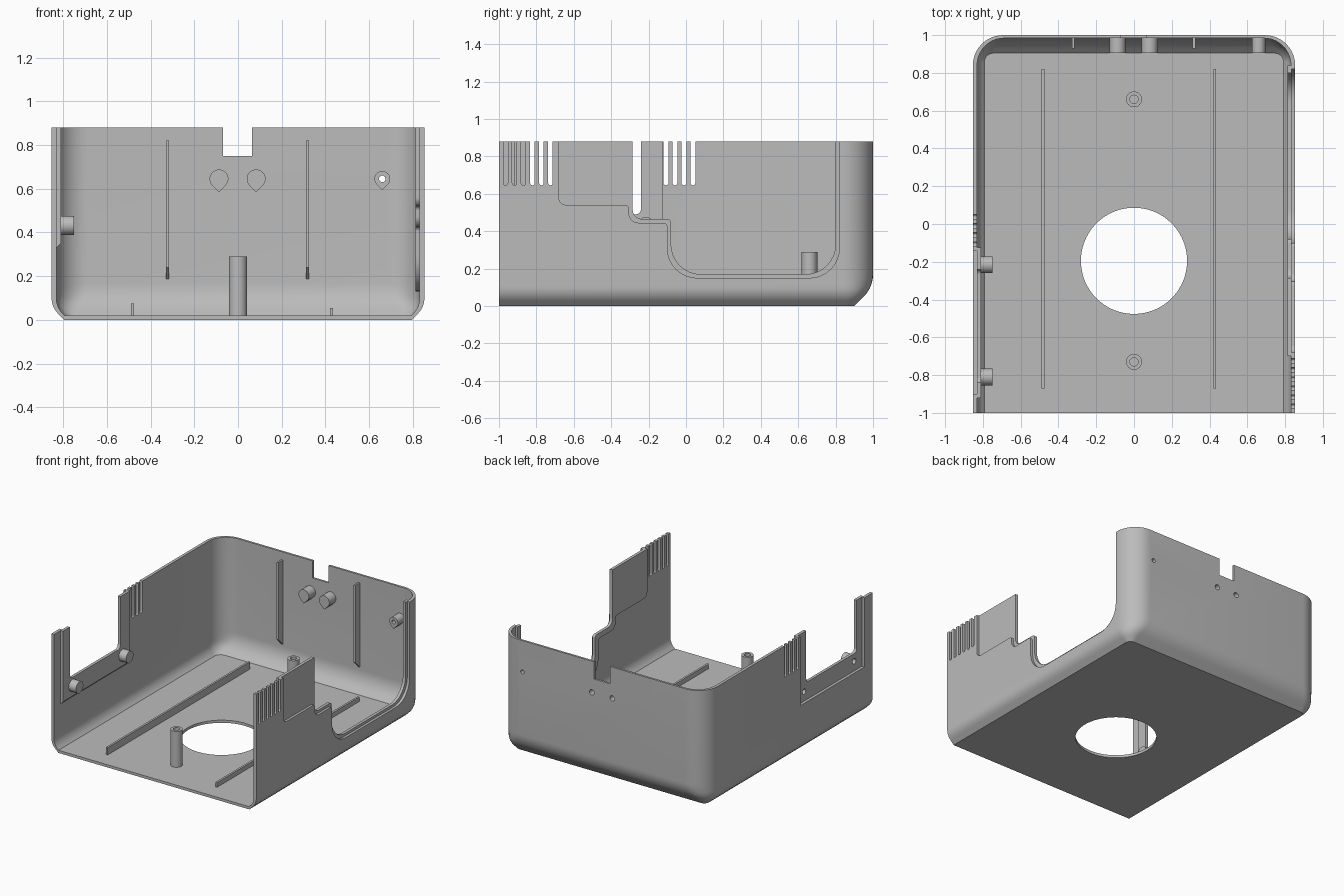
import bpy, bmesh, math
from mathutils import Vector

if "Cube" in bpy.data.objects:
    bpy.data.objects.remove(bpy.data.objects["Cube"])

grey = bpy.data.materials.new("light_grey_plastic")
grey.use_nodes = True
grey.diffuse_color = (0.5, 0.5, 0.5, 1)
grey.node_tree.nodes["Principled BSDF"].inputs["Base Color"].default_value = (0.5, 0.5, 0.5, 1)

HX, TOP, OVER = 0.853, 0.88, 1.0


def loft(name, rings):
    """Solid skinned through matching closed rings."""
    bm = bmesh.new()
    rows = [[bm.verts.new(p) for p in ring] for ring in rings]
    n = len(rows[0])
    for a, b in zip(rows, rows[1:]):
        for i in range(n):
            j = (i + 1) % n
            bm.faces.new((a[i], a[j], b[j], b[i]))
    bm.faces.new(rows[0])
    bm.faces.new(rows[-1])
    bmesh.ops.recalc_face_normals(bm, faces=bm.faces)
    mesh = bpy.data.meshes.new(name)
    bm.to_mesh(mesh)
    bm.free()
    mesh.materials.append(grey)
    ob = bpy.data.objects.new(name, mesh)
    bpy.context.collection.objects.link(ob)
    return ob


def prism(name, axis, outline, lo, hi):
    """2D outline extruded along one axis."""
    place = {"x": lambda u, v, d: (d, u, v),
             "y": lambda u, v, d: (u, d, v),
             "z": lambda u, v, d: (u, v, d)}[axis]
    return loft(name, [[place(u, v, d) for u, v in outline] for d in (lo, hi)])


def rect(u0, u1, v0, v1):
    return [(u0, v0), (u1, v0), (u1, v1), (u0, v1)]


def circle(u, v, r, n=32):
    return [(u + r * math.cos(math.tau * i / n), v + r * math.sin(math.tau * i / n)) for i in range(n)]


def teardrop(u, v, r, n=24):
    arc = [math.radians(-45 + 270 * i / n) for i in range(n + 1)]
    return [(u + r * math.cos(a), v + r * math.sin(a)) for a in arc] + [(u, v - r * math.sqrt(2))]


def slot(u, bottom, w, n=8):
    """Open-topped slot with a round lower end."""
    r = w / 2
    arc = [math.pi * (1 + i / n) for i in range(n + 1)]
    return [(u + r * math.cos(a), bottom + r + r * math.sin(a)) for a in arc] + [(u + r, OVER), (u - r, OVER)]


def rounded(corners, n=8):
    """Polygon of (u, v, radius) with filleted right-angle corners."""
    out = []
    for i, (u, v, r) in enumerate(corners):
        p = Vector((u, v))
        if r == 0:
            out.append((u, v))
            continue
        a = (Vector(corners[i - 1][:2]) - p).normalized()
        b = (Vector(corners[(i + 1) % len(corners)][:2]) - p).normalized()
        for k in range(n + 1):
            t = math.pi / 2 * k / n
            out.append(tuple(p + r * (a * (1 - math.sin(t)) + b * (1 - math.cos(t)))))
    return out


def combine(target, tool, operation="DIFFERENCE", keep=False):
    mod = target.modifiers.new("combine", "BOOLEAN")
    mod.object, mod.operation, mod.solver = tool, operation, "EXACT"
    bpy.context.view_layer.objects.active = target
    bpy.ops.object.modifier_apply(modifier=mod.name)
    if not keep:
        bpy.data.objects.remove(tool)


# Shell: rounded walls meeting the floor with a fillet that ends in a 45 degree slope
def inset(z, r):
    k = r * (1 - math.sqrt(0.5))
    if z >= r:
        return 0
    return 2 * k - z if z < k else r - math.sqrt(r * r - (r - z) ** 2)


def plan(z, side_t, back_t, front, n=10):
    x = HX - side_t - inset(z, 0.10)
    y = 1 - back_t - inset(z, 0.17)
    r = max(0.16 - back_t - 1.2 * inset(z, 0.17), 0.035)
    right = [(x - r + r * math.cos(math.pi / 2 * i / n), y - r + r * math.sin(math.pi / 2 * i / n), z)
             for i in range(n + 1)]
    left = [(-px, py, pz) for px, py, pz in reversed(right)]
    return [(x, front, z)] + right + left + [(-x, front, z)]


def levels(bottom, top):
    return [bottom] + [0.03 + 0.14 * (i / 9) ** 1.3 for i in range(10)] + [top]


shell = loft("shell", [plan(z, 0, 0, -1) for z in levels(0, TOP)])
combine(shell, loft("cavity", [plan(z, 0.022, 0.016, -1.1) for z in levels(0.02, OVER)]))


# Right wall: stepped cover seat with a smaller opening inside it
def cover(d, top, opening=False):
    panel = [(-0.68 - d, top, 0), (-0.68 - d, 0.54 - d, 0.04), (-0.305 - d, 0.54 - d, 0.02)]
    if opening:
        panel = [(-0.305 - d, top, 0)]
    return rounded(panel + [(-0.305 - d, 0.445 - d, 0.05), (-0.1 - d, 0.445 - d, 0.02),
                            (-0.1 - d, 0.15 - d, 0.16), (0.82 + d, 0.15 - d, 0.16), (0.82 + d, top, 0)])


combine(shell, prism("right_backing", "x", cover(0.02, TOP), 0.812, 0.84), "UNION")
combine(shell, prism("right_seat", "x", cover(0, OVER), 0.834, 0.9))
combine(shell, prism("right_opening", "x", cover(-0.02, OVER, True), 0.7, 0.9))

# Left wall: recessed connector seat with backing and opening
backing = [(-0.84, 0.32), (-0.81, 0.35), (-0.81, TOP), (-0.84, TOP)]
combine(shell, prism("left_backing", "y", backing, -0.92, -0.125), "UNION")
combine(shell, prism("left_seat", "x", rect(-0.9, -0.14, 0.36, OVER), -0.9, -0.832))
left_gap = rounded([(-0.84, OVER, 0), (-0.84, 0.49, 0.03), (-0.24, 0.49, 0.03), (-0.24, OVER, 0)])
combine(shell, prism("left_opening", "x", left_gap, -0.9, -0.7))

# Vent slots, back notch and floor hole
for i in range(6):
    combine(shell, prism("right_vent", "x", slot(-0.965 + 0.048 * i, 0.645, 0.024), 0.7, 0.9))
for i in range(4):
    combine(shell, prism("left_vent", "x", slot(-0.107 + 0.048 * i, 0.645, 0.026), -0.9, -0.7))
combine(shell, prism("back_notch", "y", rect(-0.068, 0.064, 0.75, OVER), 0.9, 1.1))
combine(shell, prism("floor_hole", "z", circle(0, -0.195, 0.281, 96), -0.1, 0.1))

parts = [shell]

# Floor posts with screw bores
for name, y in (("front_post", -0.73), ("back_post", 0.66)):
    post = prism(name, "z", circle(0, y, 0.042), 0.01, 0.29)
    combine(post, prism("bore", "z", circle(0, y, 0.022), 0.08, 0.4))
    parts.append(post)

# Left wall screw bosses, bored from outside
for name, y in (("left_boss_front", -0.81), ("left_boss_back", -0.215)):
    boss = prism(name, "x", circle(y, 0.432, 0.044), -0.822, -0.75)
    bore = prism("bore", "x", circle(y, 0.432, 0.02), -0.9, -0.77)
    combine(shell, bore, keep=True)
    combine(boss, bore)
    parts.append(boss)

# Back wall teardrop bosses: two blind, one bored through
for name, x, r, hole, start in (("back_boss_right", -0.087, 0.043, 0.02, 0.93),
                                ("back_boss_left", 0.083, 0.043, 0.02, 0.93),
                                ("corner_boss", 0.66, 0.036, 0.015, 0.8)):
    boss = prism(name, "y", teardrop(x, 0.645, r), 0.905, 0.992)
    bore = prism("bore", "y", circle(x, 0.645, hole, 24), start, 1.1)
    combine(shell, bore, keep=True)
    combine(boss, bore)
    parts.append(boss)

# Guide ribs on the floor and the back wall
prism("floor_rib_left", "z", rect(0.42, 0.435, -0.87, 0.82), 0.01, 0.055)
prism("floor_rib_right", "z", rect(-0.49, -0.475, -0.87, 0.82), 0.01, 0.075)
rib = [(0.99, 0.18), (0.93, 0.24), (0.93, 0.82), (0.99, 0.82)]
for name, x in (("back_rib_left", 0.318), ("back_rib_right", -0.322)):
    prism(name, "x", rib, x - 0.007, x + 0.007)

# Smooth shading with sharp edges kept
bpy.ops.object.select_all(action="DESELECT")
for ob in parts:
    ob.select_set(True)
bpy.context.view_layer.objects.active = shell
bpy.ops.object.shade_smooth_by_angle(angle=math.radians(30))
